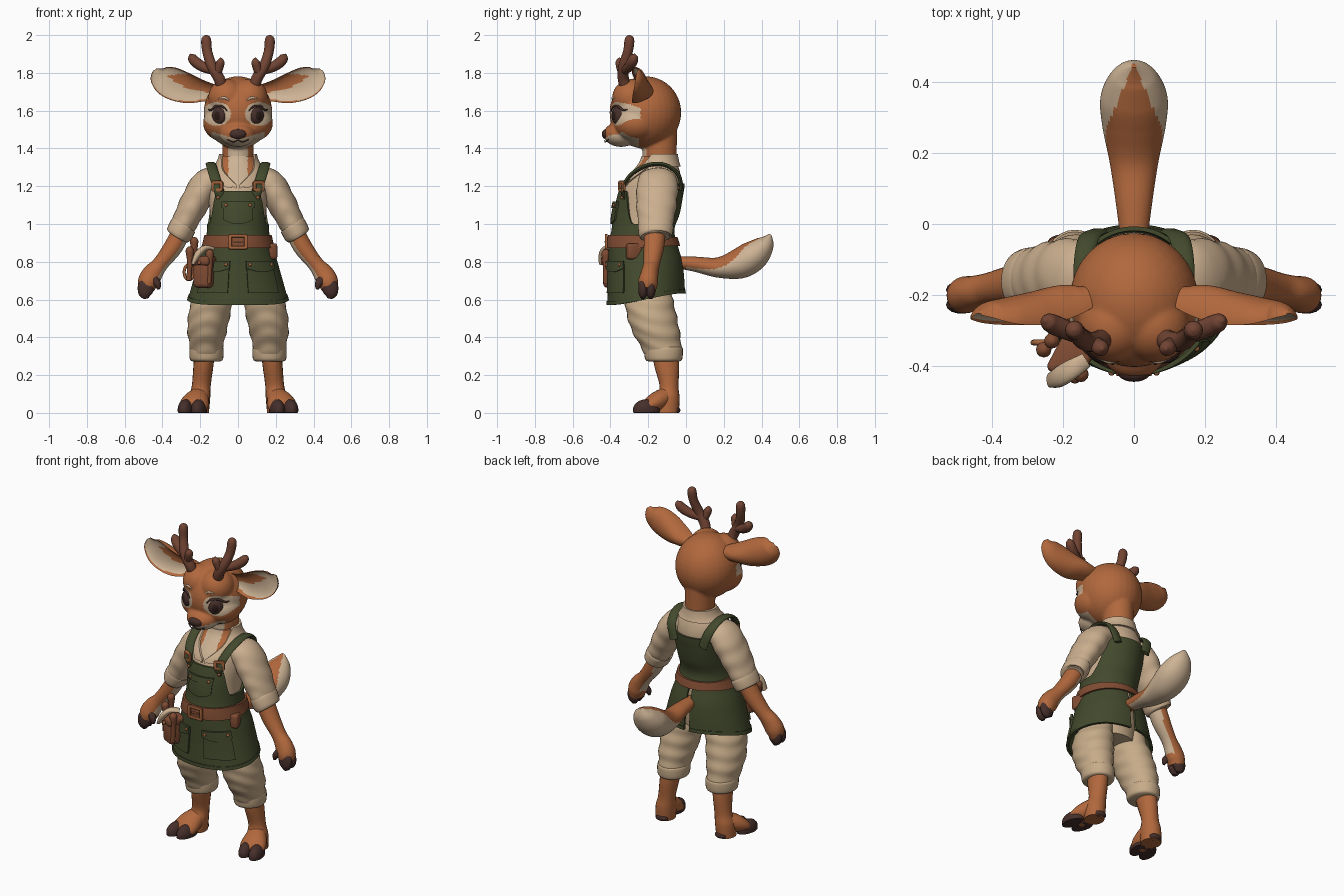
import bpy, bmesh, math
from math import sin, cos, pi, radians, sqrt
from mathutils import Vector, Matrix, Euler

cube = bpy.data.objects.get("Cube")
if cube:
    bpy.data.objects.remove(cube, do_unlink=True)


def material(name, *rgb):
    m = bpy.data.materials.new(name)
    m.use_nodes = True
    m.diffuse_color = (*rgb, 1)
    bsdf = next(n for n in m.node_tree.nodes if n.type == 'BSDF_PRINCIPLED')
    bsdf.inputs["Base Color"].default_value = (*rgb, 1)
    bsdf.inputs["Roughness"].default_value = 0.8
    return m


FUR = material("russet fur", .44, .138, .046)
PALE = material("pale fur", .61, .45, .30)
SHIRT = material("cream linen", .60, .43, .275)
PANTS = material("tan cotton", .57, .41, .25)
GREEN = material("forest green", .056, .068, .026)
LEATHER = material("brown leather", .22, .073, .033)
ANTLER = material("antler brown", .165, .058, .033)
HOOF = material("dark hoof", .06, .028, .023)
DARK = material("eye dark", .025, .012, .009)
COPPER = material("copper", .38, .13, .047)


def finish(name, bm, mats, mirror=False, paint=None):
    bmesh.ops.recalc_face_normals(bm, faces=bm.faces)
    bm.normal_update()
    for f in bm.faces:
        f.smooth = True
        if paint:
            f.material_index = paint(f.calc_center_median(), f.normal)
    for e in bm.edges:
        e.smooth = e.calc_face_angle(0) < .85
    me = bpy.data.meshes.new(name)
    bm.to_mesh(me)
    bm.free()
    for m in (mats if isinstance(mats, (list, tuple)) else [mats]):
        me.materials.append(m)
    ob = bpy.data.objects.new(name, me)
    bpy.context.collection.objects.link(ob)
    if mirror:
        ob.modifiers.new("mirror", 'MIRROR').use_mirror_merge = False
    return ob


def skin(name, loops, mats, closed=False, **kw):
    bm = bmesh.new()
    rings = [[bm.verts.new(p) for p in lp] for lp in loops]
    n = len(rings[0])
    for i in range(len(rings) - (not closed)):
        a, b = rings[i], rings[(i + 1) % len(rings)]
        for j in range(n):
            k = (j + 1) % n
            bm.faces.new((a[j], a[k], b[k], b[j]))
    if not closed:
        bm.faces.new(rings[0])
        bm.faces.new(rings[-1])
    return finish(name, bm, mats, **kw)


def spline(keys, t):
    n = len(keys) - 1
    i = max(0, min(int(t), n - 1))
    f = t - i
    p, q, r, s = (keys[max(0, min(n, i + d))] for d in (-1, 0, 1, 2))
    return [.5 * (2*b + (c - a)*f + (2*a - 5*b + 4*c - d)*f*f + (3*b - a - 3*c + d)*f**3)
            for a, b, c, d in zip(p, q, r, s)]


def loft(name, keys, mats, ref=(0, 1, 0), upright=False, sides=20, steps=5,
         section=lambda a: (cos(a), sin(a)), fold=0, **kw):
    keys = [k if len(k) == 5 else (*k, k[3]) for k in keys]
    total, loops = (len(keys) - 1) * steps, []
    for i in range(total + 1):
        t = i / steps
        x, y, z, ra, rb = spline(keys, t)
        ahead, behind = spline(keys, min(t + .1, len(keys) - 1)), spline(keys, max(t - .1, 0))
        d = Vector((0, 0, 1)) if upright else (Vector(ahead[:3]) - Vector(behind[:3])).normalized()
        u = Vector(ref).cross(d).normalized()
        v = d.cross(u)
        ring = []
        for j in range(sides):
            a = 2 * pi * j / sides
            c, s = section(a)
            g = 1 + fold * sin(75 * z + 2.5 * sin(a) + 1.5 * cos(2 * a))
            ring.append(Vector((x, y, z)) + u * c * max(ra, .003) * g + v * s * max(rb, .003) * g)
        loops.append(ring)
    return skin(name, loops, mats, **kw)


def ball(name, c, r, mat, rot=(0, 0, 0), **kw):
    bm = bmesh.new()
    bmesh.ops.create_uvsphere(bm, u_segments=20, v_segments=12, radius=1,
                              matrix=Matrix.LocRotScale(c, Euler(rot), r))
    for v in bm.verts:
        v.co.z = max(v.co.z, 0)
    return finish(name, bm, mat, **kw)


def box(name, c, size, mat, yaw=0, bevel=.012, **kw):
    bm = bmesh.new()
    bmesh.ops.create_cube(bm, size=1, matrix=Matrix.LocRotScale(c, Euler((0, 0, yaw)), size))
    bmesh.ops.bevel(bm, geom=bm.edges[:], offset=bevel, segments=3, profile=.5, affect='EDGES')
    return finish(name, bm, mat, **kw)


# Garment profile: height, centre y, half width, half depth
BODY = [(.55, -.21, .26, .192), (.7, -.21, .222, .186), (.8, -.215, .193, .18), (.9, -.228, .16, .165),
        (.97, -.228, .148, .15), (1.05, -.21, .148, .16), (1.15, -.19, .157, .158), (1.22, -.173, .155, .15),
        (1.28, -.155, .14, .122), (1.33, -.145, .1, .095), (1.38, -.142, .085, .084)]


def on_body(a, z, off):
    i = max(0, min(len(BODY) - 2, sum(k[0] <= z for k in BODY) - 1))
    f = (z - BODY[i][0]) / (BODY[i + 1][0] - BODY[i][0])
    _, cy, rx, ry = spline(BODY, i + f)
    a = radians(a)
    return Vector(((rx + off) * sin(a), cy - (ry + off) * cos(a), z))


def wrap(name, mat, a0, a1, bot, top, off=0, thick=.012, cols=32, rows=8, **kw):
    full, loops = a1 - a0 >= 360, []
    for i in range(cols + (not full)):
        a = a0 + (a1 - a0) * i / cols
        lo, hi = (h(a) if callable(h) else h for h in (bot, top))
        zs = [lo + (hi - lo) * j / rows for j in range(rows + 1)]
        loops.append([on_body(a, z, off) for z in zs] + [on_body(a, z, off + thick) for z in reversed(zs)])
    return skin(name, loops, mat, closed=full, **kw)


def ease(a, lo, hi):
    t = max(0, min(1, (a - lo) / (hi - lo)))
    return t * t * (3 - 2 * t)


# Head and neck, blended into one skin
SKULL = ((0, -.215, 1.59), (.182, .19, .192))
BROW = ((.058, -.288, 1.668), (.1, .103, .1))
CHEEK = ((.07, -.26, 1.535), (.115, .12, .1))
flip = lambda part: ((-part[0][0], *part[0][1:]), part[1])
bm = bmesh.new()
for c, r in (SKULL, BROW, CHEEK, flip(BROW), flip(CHEEK), ((0, -.345, 1.475), (.095, .092, .067))):
    bmesh.ops.create_uvsphere(bm, u_segments=32, v_segments=20, radius=1,
                              matrix=Matrix.LocRotScale(c, None, r))
bmesh.ops.create_cone(bm, cap_ends=True, segments=32, radius1=.08, radius2=.085, depth=.3,
                      matrix=Matrix.LocRotScale((0, -.14, 1.36), None, (1, 1.1, 1)))
raw = finish("head_raw", bm, FUR)
mod = raw.modifiers.new("blend", 'REMESH')
mod.mode, mod.voxel_size = 'VOXEL', .006
mod = raw.modifiers.new("soften", 'SMOOTH')
mod.factor, mod.iterations = .5, 14
bm = bmesh.new()
bm.from_object(raw, bpy.context.evaluated_depsgraph_get())
bpy.data.objects.remove(raw, do_unlink=True)


def head_paint(c, n):
    x = abs(c.x)
    eye = ((x - .112) / .076)**2 + ((c.z - 1.583) / .063)**2 < 1 and c.y < -.24
    muzzle = c.y < -.25 and c.z < 1.447 + .3 * x and x < .14
    throat = c.z < 1.44 and n.y < -.2 and x < .052
    return int(eye or muzzle or throat)


finish("head", bm, [FUR, PALE], paint=head_paint)


def face_y(x, z):
    return min(c[1] - r[1] * sqrt(max(0, 1 - ((x - c[0]) / r[0])**2 - ((z - c[2]) / r[2])**2))
               for c, r in (SKULL, BROW, CHEEK))


# Face details
yaw = radians(38)
ey = face_y(.1, 1.575)
ball("eye", (.1, ey + .012, 1.573), (.043, .026, .047), HOOF, (0, 0, yaw), mirror=True)
ball("pupil", (.102, ey + .004, 1.573), (.028, .021, .033), DARK, (0, 0, yaw), mirror=True)
loft("eyelash", [(x, face_y(x, z) - .001, z, r) for x, z, r in
                 [(.058, 1.597, .003), (.08, 1.62, .006), (.115, 1.624, .007), (.143, 1.603, .006),
                  (.157, 1.607, .002)]], HOOF, sides=8, mirror=True)
loft("brow_mark", [(x, face_y(x, z) + .002, z, r) for x, z, r in
                   [(.045, 1.652, .003), (.07, 1.668, .007), (.105, 1.663, .003)]], PALE, sides=8, mirror=True)
ball("nose", (0, -.422, 1.476), (.045, .024, .027), HOOF)
loft("mouth", [(-.055, -.41, 1.447, .002), (-.025, -.426, 1.434, .003), (0, -.43, 1.442, .003),
               (.025, -.426, 1.434, .003), (.055, -.41, 1.447, .002)], HOOF, ref=(0, 0, 1), sides=8)

# Cupped ears with a dark rim
def ear_paint(c, n):
    mid = 1.705 + .25 * max(0, c.x - .16)
    if n.y > -.68 or c.x < .15:
        return 0
    return 0 if abs(c.z - mid - .024) < .034 * (1 - ease(c.x, .27, .4)) else 1


loft("ear", [(.085, -.2, 1.69, .025, .035), (.13, -.235, 1.697, .042, .07), (.19, -.26, 1.704, .058, .09),
             (.27, -.278, 1.718, .079, .09), (.36, -.278, 1.75, .084, .072), (.416, -.268, 1.786, .06, .05),
             (.44, -.257, 1.818, .012, .014)],
     [FUR, PALE], sides=48, steps=9, mirror=True, paint=ear_paint,
     section=lambda a: (cos(a), sin(a) if sin(a) >= 0 else -.5 * sin(a) - .14))

# Antlers
for part, path in {
    "antler_beam": [(.085, -.315, 1.715, .03), (.1, -.332, 1.77, .03), (.138, -.33, 1.835, .028),
                    (.162, -.308, 1.91, .026), (.168, -.3, 1.965, .027), (.168, -.3, 1.99, .02), (.168, -.3, 2, .004)],
    "antler_outer_tine": [(.125, -.328, 1.81, .022), (.185, -.302, 1.832, .027), (.227, -.284, 1.86, .028),
                          (.245, -.275, 1.885, .022), (.252, -.272, 1.9, .004)],
    "antler_inner_tine": [(.115, -.335, 1.79, .022), (.1, -.346, 1.83, .023), (.092, -.352, 1.86, .021),
                          (.09, -.353, 1.88, .004)]}.items():
    loft(part, path, ANTLER, sides=14, mirror=True)

# Shirt
wrap("shirt_body", SHIRT, 0, 360, .86, 1.36, -.01, .01, cols=48, rows=24)
wrap("throat_opening", [PALE, FUR], -65, 65, lambda a: min(1.355, 1.205 + .0025 * abs(a)), 1.36, 0, .006,
     paint=lambda c, n: int(abs(c.x) > .052))
neckline = lambda a: min(1.37, 1.2 + .0026 * min(abs(a), abs(360 - a)))
wrap("shirt_collar", SHIRT, 3, 357, lambda a: neckline(a) - .02 - .045 * ease(min(a, 360 - a), 3, 25),
     neckline, 0, .014, cols=72)
loft("sleeve", [(.09, -.15, 1.235, .055, .09), (.16, -.15, 1.217, .08, .108), (.222, -.155, 1.125, .078, .108),
                (.272, -.16, 1.03, .07, .097), (.306, -.163, .96, .062, .082)], SHIRT, fold=.022, steps=8,
     sides=28, mirror=True)
loft("sleeve_cuff", [(.283, -.16, 1.0, .062, .084), (.29, -.16, .99, .071, .094), (.314, -.163, .943, .069, .088),
                     (.32, -.163, .932, .056, .076)], SHIRT, sides=28, mirror=True)

# Forearms and hands
loft("forearm", [(.29, -.163, .98, .05, .058), (.342, -.17, .88, .05, .054), (.41, -.182, .79, .042, .044),
                 (.45, -.192, .74, .053, .046), (.475, -.2, .695, .055, .052), (.485, -.205, .655, .042, .046)],
     [FUR, PALE], sides=28, mirror=True,
     paint=lambda c, n: int(n.x < -.42 and n.y > -.8 and c.z > .7))
for i, y in enumerate((-.228, -.186)):
    loft(f"hand_hoof_{i}", [(.478, y, .705, .03, .018), (.487, y, .67, .043, .025), (.49, y, .63, .036, .023),
                            (.485, y, .605, .012, .01)], HOOF, sides=14, mirror=True)
loft("thumb", [(.455, -.215, .72, .022), (.428, -.232, .685, .021), (.42, -.238, .655, .008)], HOOF,
     sides=12, mirror=True)

# Trousers
loft("trouser_seat", [(0, -.22, .9, .14, .14), (0, -.21, .75, .16, .14), (0, -.2, .62, .13, .12)], PANTS, upright=True)
loft("trouser_leg", [(.115, -.2, .74, .08, .11), (.122, -.198, .66, .088, .115), (.143, -.192, .57, .11, .13),
                     (.162, -.165, .45, .106, .128), (.167, -.135, .36, .09, .11), (.167, -.12, .3, .08, .094)],
     PANTS, upright=True, fold=.025, sides=32, steps=8, mirror=True)
loft("trouser_cuff", [(.167, -.12, .35, .078, .091), (.167, -.12, .34, .09, .103), (.167, -.118, .285, .088, .098),
                      (.167, -.118, .272, .07, .08)], PANTS, upright=True, sides=28, mirror=True)

# Lower legs and feet
loft("lower_leg", [(.172, -.115, .36, .055, .07), (.183, -.102, .25, .053, .066), (.195, -.09, .14, .05, .05),
                   (.205, -.098, .08, .058, .064), (.21, -.1, 0, .056, .062)], FUR, upright=True, mirror=True)
loft("instep", [(.2, -.09, .1, .045, .045), (.222, -.15, .062, .052, .072), (.237, -.2, .035, .04, .075),
                (.245, -.235, .015, .014, .05)], FUR, ref=(1, 0, 0), mirror=True)
for i, x in enumerate((.207, .277)):
    ball(f"foot_hoof_{i}", (x, -.21, .016), (.041, .073, .056), HOOF, (0, 0, radians(12)), mirror=True)
ball("dewclaw", (.205, -.055, .014), (.04, .025, .022), HOOF, mirror=True)

# Tail
def tail_paint(c, n):
    under = n.z < -.6 + 1.25 * ease(c.y, .02, .36) and c.y > 0
    return int(under or abs(c.x) > .085 * (.455 - c.y) / .2)


loft("tail", [(0, -.07, .80, .03, .035), (0, .05, .787, .04, .05), (0, .17, .77, .054, .068), (0, .28, .79, .08, .09),
              (0, .36, .835, .08, .094), (0, .42, .895, .05, .062), (0, .447, .945, .006, .008)],
     [FUR, PALE], ref=(1, 0, 0), sides=56, steps=14, paint=tail_paint)

# Apron
def bib_top(a):
    a = abs(a)
    return 1.0 + .175 * (1 - ease(a, 36, 70)) + .215 * ease(a, 98, 143)


wrap("apron_bib", GREEN, -180, 180, .9, bib_top, .004, .012, cols=96, rows=14)
hem = lambda a: .572 + .06 * ease(abs(a), 30, 150)
wrap("apron_skirt", GREEN, -176, 176, hem, .92, .004, .012, cols=72, rows=14)
wrap("skirt_hem", GREEN, -176, 176, hem, lambda a: hem(a) + .02, .01, .01, cols=72, rows=2)
wrap("bib_pocket", GREEN, -27, 27, lambda a: 1.0 + .00003 * a * a, 1.11, .014, .012)
wrap("bib_pocket_flap", GREEN, -28, 28, 1.085, 1.12, .022, .011, rows=3)
wrap("skirt_pocket", GREEN, 12, 55, .635, .79, .014, .012, mirror=True)
wrap("skirt_pocket_flap", GREEN, 11, 56, lambda a: .765 - .02 * sin(radians(a - 11) * 4), .805, .022, .012,
     mirror=True)
loft("apron_strap", [(.088, -.325, 1.13, .01, .026), (.105, -.335, 1.19, .01, .027), (.128, -.287, 1.265, .011, .028),
                     (.142, -.2, 1.312, .011, .028), (.142, -.11, 1.312, .011, .028), (.128, -.04, 1.26, .011, .029),
                     (.1, -.022, 1.17, .01, .028)], GREEN, ref=(1, 0, 0), sides=12, mirror=True)

# Belt and fastenings
wrap("belt", LEATHER, -180, 180, lambda a: .872 + .012 * ease(abs(a), 60, 150),
     lambda a: .942 - .012 * ease(abs(a), 60, 150), .014, .014, cols=64, rows=4)


def buckle(name, c, w, h, yaw=0, mirror=False):
    for part, dx, dz, sx, sz in (("top", 0, h, w, .005), ("bottom", 0, -h, w, .005),
                                 ("inner", -w, 0, .005, h), ("outer", w, 0, .005, h)):
        p = Vector(c) + Vector((dx * cos(yaw), dx * sin(yaw), dz))
        box(f"{name}_{part}", p, (sx * 2 + .008, .014, sz * 2 + .008), COPPER, yaw, .004, mirror=mirror)


buckle("belt_buckle", on_body(0, .906, .03), .042, .032)
box("belt_prong", on_body(0, .906, .034), (.05, .012, .01), COPPER, bevel=.003)
buckle("strap_buckle", (.109, -.34, 1.2), .024, .02, radians(25), True)
for i, (a, z) in enumerate([(20, 1.1), (16, .785), (50, .785), (36, 1.14), (145, 1.19)]):
    ball(f"rivet_{i}", on_body(a, z, .033 if i < 3 else .022), (.009, .009, .009), COPPER, mirror=True)

# Belt pouch with tools on the right, small pouch on the left
turn = radians(-28)
box("tool_pouch", (-.178, -.38, .74), (.095, .1, .155), LEATHER, turn, .022)
box("tool_pouch_flap", (-.18, -.385, .805), (.103, .108, .05), LEATHER, turn, .016)
ball("pouch_stud", (-.206, -.438, .795), (.01, .01, .01), COPPER)
for i, (x, y, z) in enumerate([(-.232, -.33, .93), (-.255, -.355, .88), (-.15, -.425, .865)]):
    loft(f"tool_handle_{i}", [(x - .005, y, z - .18, .013), (x, y, z - .08, .015), (x, y, z - .02, .022),
                              (x, y, z, .008)], LEATHER, sides=12)
loft("folded_cloth", [(-.135, -.385, .87, .01, .022), (-.175, -.41, .872, .016, .028), (-.212, -.432, .84, .018, .03),
                      (-.24, -.442, .785, .008, .02)], SHIRT, sides=14)
loft("tool_ring", [(-.26 + .025 * cos(k * pi / 6), -.335, .745 + .04 * sin(k * pi / 6), .008) for k in range(13)],
     COPPER, sides=8)
box("side_pouch", (.175, -.275, .855), (.05, .08, .085), LEATHER, radians(20), .014)
